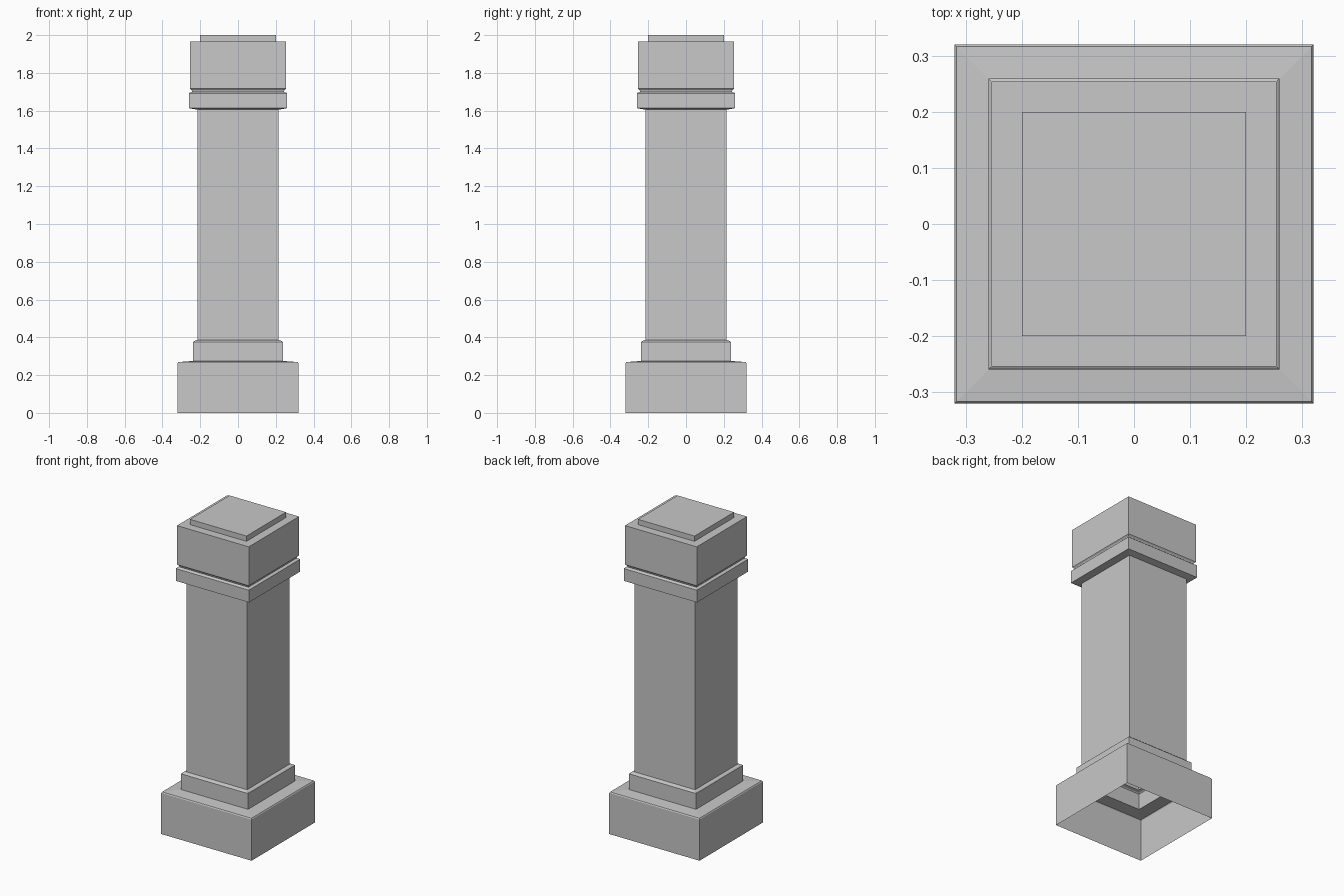
import bpy
import bmesh

cube = bpy.data.objects.get("Cube")
if cube:
    bpy.data.objects.remove(cube, do_unlink=True)

stone = bpy.data.materials.new("grey stone")
stone.use_nodes = True
GREY = (0.58, 0.58, 0.58, 1)
stone.diffuse_color = GREY
stone.node_tree.nodes["Principled BSDF"].inputs["Base Color"].default_value = GREY


def square_shell(name, profile, capped=False):
    """Sweep (half width, height) points around a square, as an open shell."""
    bm = bmesh.new()
    rings = [[bm.verts.new((sx * w, sy * w, z))
              for sx, sy in ((-1, -1), (1, -1), (1, 1), (-1, 1))]
             for w, z in profile]
    for low, high in zip(rings, rings[1:]):
        for i in range(4):
            j = (i + 1) % 4
            bm.faces.new((low[i], low[j], high[j], high[i]))
    if capped:
        bm.faces.new(rings[-1])
    mesh = bpy.data.meshes.new(name)
    bm.to_mesh(mesh)
    bm.free()
    mesh.materials.append(stone)
    obj = bpy.data.objects.new(name, mesh)
    bpy.context.collection.objects.link(obj)


# Rims shared by neighbouring parts
base_rim = (0.237, 0.275)
plinth_rim = (0.215, 0.386)
shaft_rim = (0.215, 1.605)
collar_rim = (0.243, 1.70)
block_rim = (0.20, 1.966)

# Hollow base, open underneath, with a bevelled and gently sloping top
square_shell("base", [(0.32, 0), (0.32, 0.263), (0.316, 0.269), base_rim])

# Plinth stepping in to the shaft
square_shell("plinth", [base_rim, (0.237, 0.376), (0.232, 0.381), plinth_rim])

# Plain square shaft
square_shell("shaft", [plinth_rim, shaft_rim])

# Collar with a sloping underside and a recessed neck above
square_shell("collar", [shaft_rim, (0.259, 1.613), (0.259, 1.692),
                        (0.256, 1.695), collar_rim])

# Capital block with a bevelled lower edge
square_shell("capital_block", [collar_rim, (0.246, 1.709), (0.254, 1.717),
                               (0.254, 1.966), block_rim])

# Flat cap
square_shell("cap", [block_rim, (0.20, 2.0)], capped=True)
